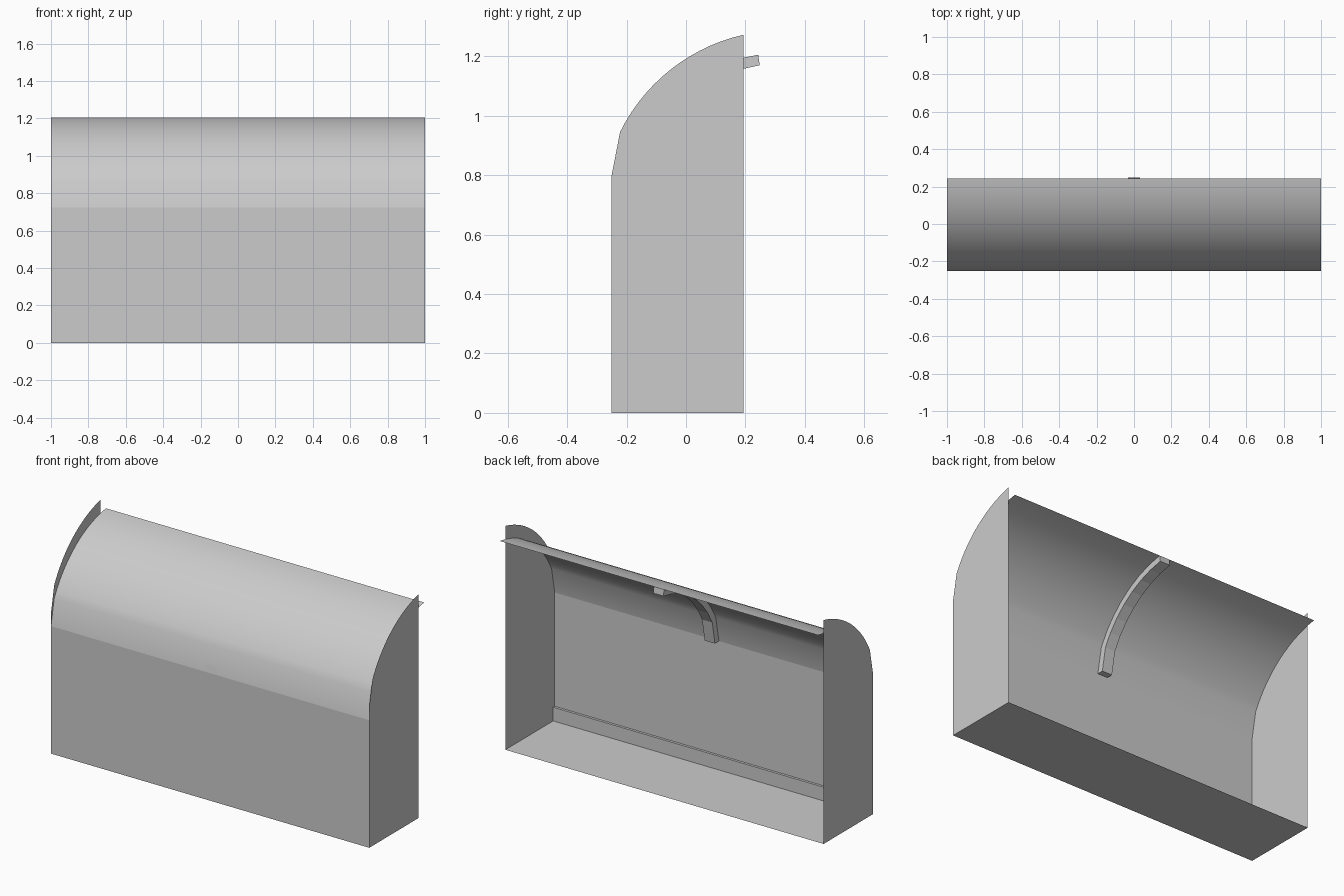
import bpy, math

if "Cube" in bpy.data.objects:
    bpy.data.objects.remove(bpy.data.objects["Cube"])

FRONT, BACK, DROP = -0.25, 0.193, 0.076   # front plane, rear edge, hood drop below the side panels
CY, CZ, R = 0.328, 0.674, 0.613           # circle of the curved top


def make(name, verts, faces, smooth=False):
    mesh = bpy.data.meshes.new(name)
    mesh.from_pydata(verts, [], faces)
    mesh.update()
    obj = bpy.data.objects.new(name, mesh)
    bpy.context.collection.objects.link(obj)
    if smooth:
        for p in mesh.polygons:
            p.use_smooth = True
    return obj


def curve(y_end, n, drop=0.0):
    """Profile (y, z): short steep lead-in, then a circular arc ending at y_end."""
    a0 = math.atan2(0.945 - CZ, -0.222 - CY)
    a1 = math.acos((y_end - CY) / R)
    pts = [(FRONT, 0.80 - drop)]
    for i in range(n + 1):
        a = a0 + (a1 - a0) * i / n
        pts.append((CY + R * math.cos(a), CZ + R * math.sin(a) - drop))
    return pts


def sheet(name, profile, smooth=False):
    """Sweep an open (y, z) profile across the full width."""
    verts = [(x, y, z) for y, z in profile for x in (-1, 1)]
    faces = [(2 * i, 2 * i + 1, 2 * i + 3, 2 * i + 2) for i in range(len(profile) - 1)]
    return make(name, verts, faces, smooth)


# Flat sheets: floor and front, then the curved hood
sheet("floor", [(BACK, 0), (FRONT, 0)])
sheet("front_panel", [(FRONT, 0), (FRONT, 0.80 - DROP)])
sheet("hood", curve(0.243, 14, DROP), True)

# Side panels with curved top front
outline = [(BACK, 0), (FRONT, 0)] + curve(BACK, 14)
for name, x in (("left_side_panel", -1), ("right_side_panel", 1)):
    order = list(range(len(outline)))
    make(name, [(x, y, z) for y, z in outline], [order if x > 0 else order[::-1]])

# Curved support rib under the hood
outer = curve(0.243, 7, DROP)
inner = []
for y, z in outer:
    dy, dz = CY - y, CZ - DROP - z
    d = math.hypot(dy, dz)
    inner.append((y + 0.036 * dy / d, z + 0.036 * dz / d))
inner[0] = (FRONT + 0.036, outer[0][1])
verts = []
for (yo, zo), (yi, zi) in zip(outer, inner):
    verts += [(-0.032, yo, zo), (0.032, yo, zo), (0.032, yi, zi), (-0.032, yi, zi)]
faces = [(0, 3, 2, 1), tuple(len(verts) - 4 + k for k in range(4))]
for i in range(len(outer) - 1):
    for k in range(4):
        a, b = 4 * i + k, 4 * i + (k + 1) % 4
        faces.append((a, b, b + 4, a + 4))
make("hood_rib", verts, faces)

# Low kick strip inside, along the foot of the front panel
sheet("kick_strip", [(FRONT, 0.078), (FRONT + 0.014, 0.078), (FRONT + 0.014, 0)])
